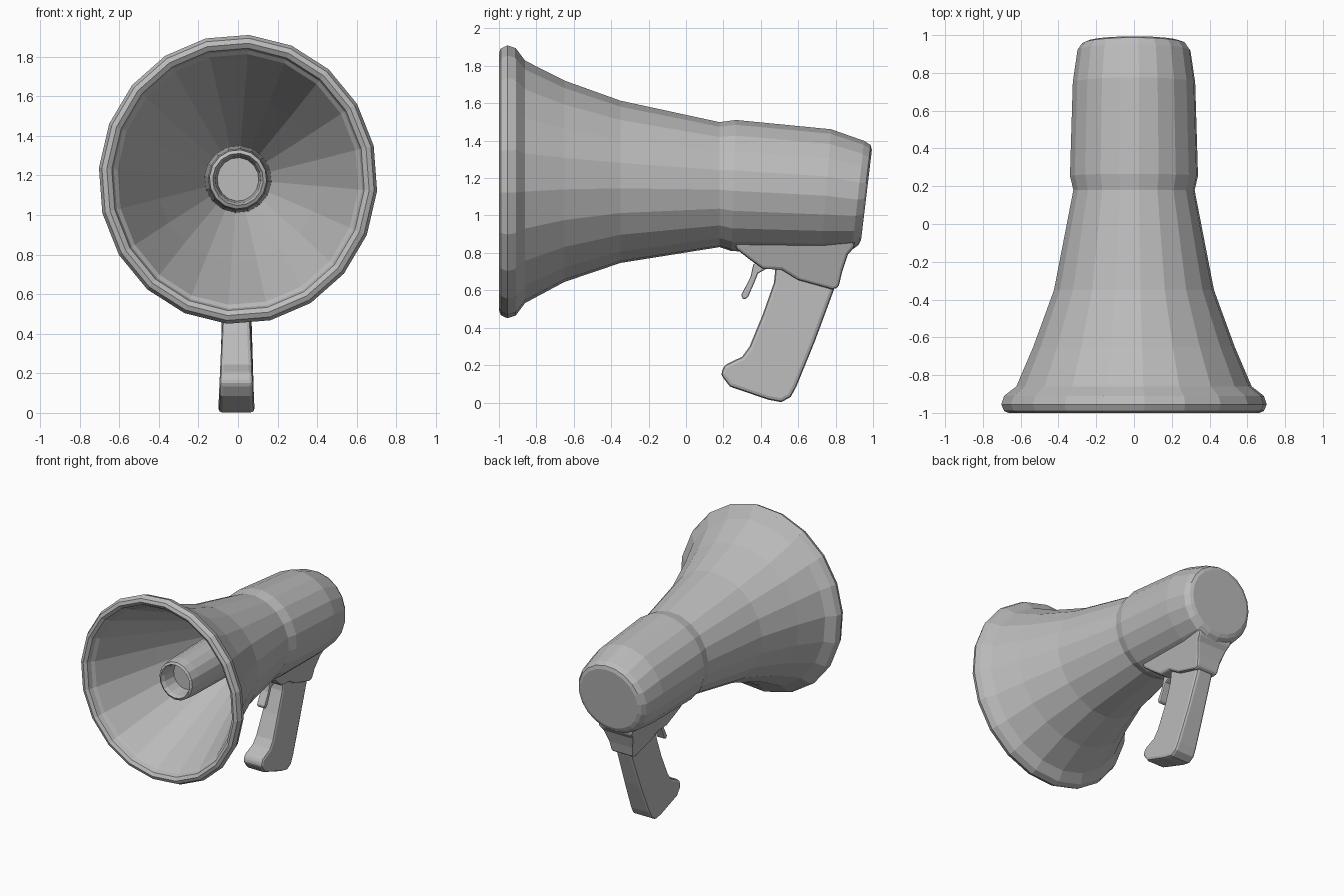
import bpy, bmesh, math

SIDES = 20
grey = bpy.data.materials.new("light grey")
grey.diffuse_color = (0.5, 0.5, 0.5, 1)


def finish(name, bm, bevel=0):
    bmesh.ops.recalc_face_normals(bm, faces=bm.faces)
    me = bpy.data.meshes.new(name)
    bm.to_mesh(me)
    bm.free()
    me.materials.append(grey)
    ob = bpy.data.objects.new(name, me)
    bpy.context.collection.objects.link(ob)
    if bevel:
        mod = ob.modifiers.new("rounded edges", 'BEVEL')
        mod.width = bevel
        mod.segments = 2
        mod.limit_method = 'ANGLE'
        mod.angle_limit = math.radians(40)
    return ob


def loft(name, rings, sides=SIDES, phase=0.08, cap_start=True, cap_end=True):
    """Rings along y: (y, centre z, half width, half height, lean)."""
    bm = bmesh.new()
    loops = []
    for y, cz, rx, rz, lean in rings:
        loop = []
        for i in range(sides):
            a = 2 * math.pi * i / sides + phase
            dz = rz * math.cos(a)
            loop.append(bm.verts.new((rx * math.sin(a), y + lean * dz, cz + dz)))
        loops.append(loop)
    for a, b in zip(loops, loops[1:]):
        for i in range(sides):
            j = (i + 1) % sides
            bm.faces.new((a[i], a[j], b[j], b[i]))
    if cap_start:
        bm.faces.new(loops[0])
    if cap_end:
        bm.faces.new(loops[-1])
    return finish(name, bm)


def slab(name, profile, half_width, bevel):
    """Side profile (y, z) extruded across x, width given as a function of z."""
    bm = bmesh.new()
    l, r = [[bm.verts.new((s * half_width(z) - 0.008, y, z)) for y, z in profile]
            for s in (-1, 1)]
    bm.faces.new(l)
    bm.faces.new(r[::-1])
    n = len(profile)
    for i in range(n):
        j = (i + 1) % n
        bm.faces.new((l[i], r[i], r[j], l[j]))
    return finish(name, bm, bevel)


# Horn, rolled rim and battery barrel in one skin, from the throat outwards
loft("horn_and_barrel", [
    (0.10, 1.18, 0.165, 0.165, 0),
    (-0.45, 1.18, 0.41, 0.42, 0),
    (-0.93, 1.18, 0.61, 0.635, 0),
    (-0.95, 1.18, 0.63, 0.655, 0),
    (-0.985, 1.18, 0.64, 0.665, 0),
    (-1.00, 1.18, 0.665, 0.69, 0),
    (-0.99, 1.18, 0.69, 0.715, 0),
    (-0.955, 1.18, 0.705, 0.732, 0),
    (-0.91, 1.18, 0.69, 0.717, 0),
    (-0.86, 1.18, 0.625, 0.65, 0),
    (-0.65, 1.183, 0.535, 0.54, 0),
    (-0.35, 1.18, 0.425, 0.435, 0),
    (0.18, 1.165, 0.322, 0.335, 0),
    (0.255, 1.16, 0.34, 0.352, 0.03),
    (0.75, 1.132, 0.325, 0.33, 0.08),
    (0.92, 1.108, 0.30, 0.292, 0.11),
    (0.955, 1.11, 0.275, 0.268, 0.12),
    (0.965, 1.11, 0.25, 0.24, 0.12),
])

# Driver tube with a recessed mouth
loft("sound_tube", [
    (-0.66, 1.18, 0.105, 0.11, 0),
    (-0.76, 1.18, 0.115, 0.12, 0),
    (-0.79, 1.18, 0.128, 0.132, 0),
    (-0.78, 1.18, 0.145, 0.15, 0),
    (-0.70, 1.18, 0.152, 0.157, 0),
    (0.12, 1.18, 0.17, 0.17, 0),
], sides=16)

# Grip with a forward toe
slab("handle", [
    (0.48, 0.74), (0.47, 0.64), (0.41, 0.47), (0.34, 0.30), (0.30, 0.245),
    (0.205, 0.20), (0.185, 0.15), (0.235, 0.085), (0.44, 0.015), (0.51, 0.002),
    (0.56, 0.03), (0.59, 0.085), (0.69, 0.33), (0.79, 0.60), (0.81, 0.74),
], lambda z: 0.092 - 0.022 * min(z / 0.5, 1), 0.02)

# Saddle joining the grip to the barrel
slab("handle_mount", [
    (0.25, 0.90), (0.27, 0.82), (0.34, 0.765), (0.41, 0.715), (0.51, 0.71),
    (0.60, 0.655), (0.78, 0.605), (0.815, 0.615), (0.835, 0.70),
    (0.865, 0.79), (0.90, 0.83), (0.90, 0.92),
], lambda z: 0.095 + 0.30 * max(z - 0.66, 0), 0.015)

# Trigger
slab("trigger", [
    (0.42, 0.77), (0.36, 0.74), (0.345, 0.67), (0.295, 0.575), (0.305, 0.55),
    (0.33, 0.56), (0.365, 0.64), (0.385, 0.69), (0.43, 0.715),
], lambda z: 0.035, 0.008)
